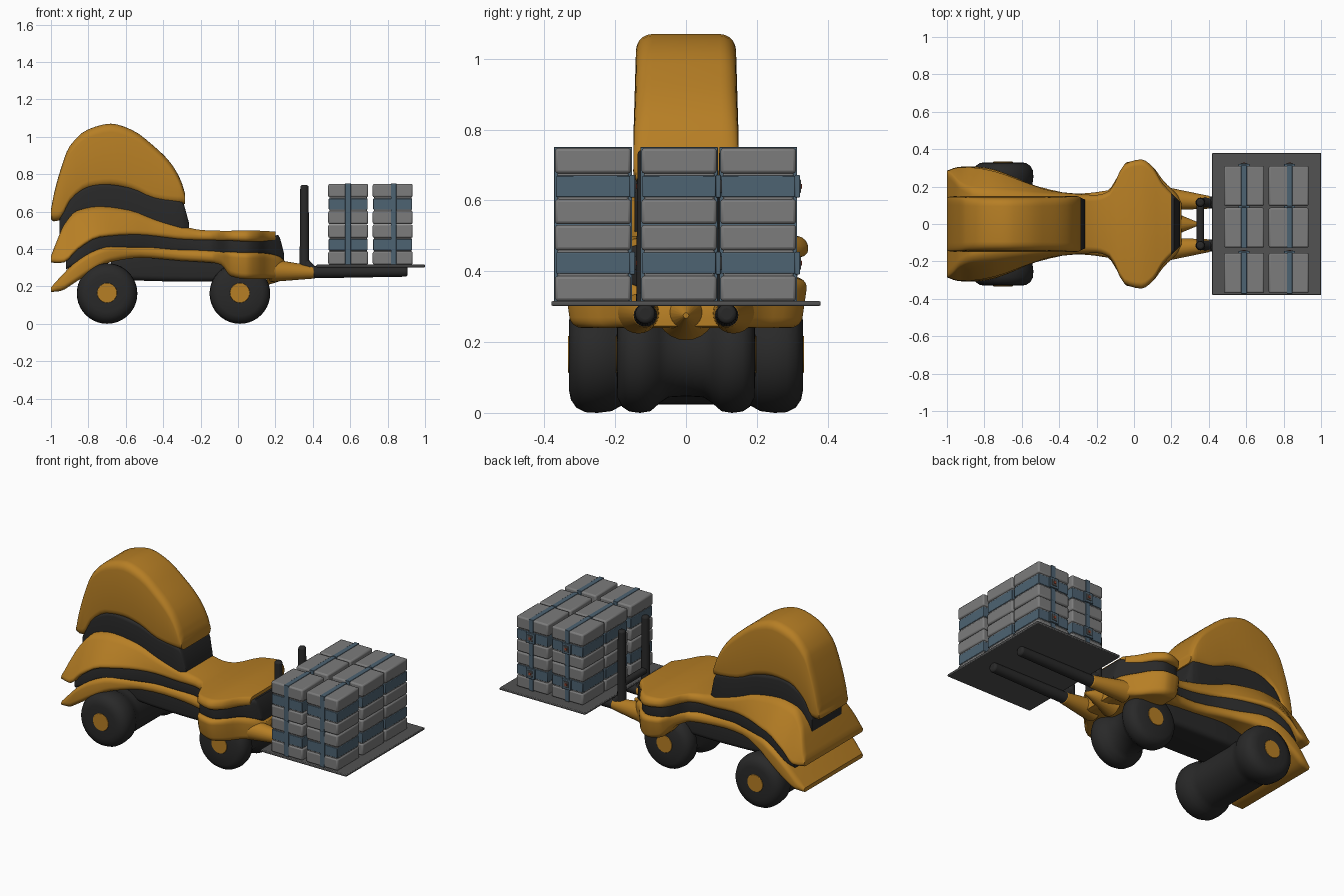
import bpy, bmesh, math
from mathutils import Vector

if "Cube" in bpy.data.objects:
    bpy.data.objects.remove(bpy.data.objects["Cube"])


def material(name, rgb):
    m = bpy.data.materials.new(name)
    m.diffuse_color = (*rgb, 1)
    m.use_nodes = True
    m.node_tree.nodes["Principled BSDF"].inputs["Base Color"].default_value = m.diffuse_color
    return m


YELLOW = material("yellow_paint", (0.47, 0.21, 0.018))
DARK = material("dark_rubber", (0.022, 0.022, 0.022))
STEEL = material("plate_steel", (0.085, 0.085, 0.085))
GREY = material("crate_grey", (0.2, 0.2, 0.2))
BLUE = material("strap_blue", (0.075, 0.125, 0.17))
RED = material("button_red", (0.35, 0.06, 0.03))


def finish(name, bm, mat, angle=40, bevel=0, segments=3):
    bmesh.ops.recalc_face_normals(bm, faces=bm.faces)
    me = bpy.data.meshes.new(name)
    bm.to_mesh(me)
    bm.free()
    ob = bpy.data.objects.new(name, me)
    bpy.context.collection.objects.link(ob)
    me.materials.append(mat)
    if bevel:
        mod = ob.modifiers.new("bevel", "BEVEL")
        mod.width, mod.segments = bevel, segments
    bpy.ops.object.select_all(action='DESELECT')
    ob.select_set(True)
    bpy.context.view_layer.objects.active = ob
    bpy.ops.object.shade_smooth_by_angle(angle=math.radians(angle))
    return ob


def smooth_at(rows, x):
    """Monotone cubic interpolation of every column of a station table."""
    i = max(k for k in range(len(rows) - 1) if rows[k][0] <= x + 1e-9)
    h = rows[i + 1][0] - rows[i][0]
    t = (x - rows[i][0]) / h
    out = []
    for c in range(1, len(rows[0])):
        d = [(b[c] - a[c]) / (b[0] - a[0]) for a, b in zip(rows, rows[1:])]

        def slope(k):
            if k in (0, len(d)):
                return d[min(k, len(d) - 1)]
            p, q = d[k - 1], d[k]
            return 0 if p * q <= 0 else 2 * p * q / (p + q)
        out.append((2*t**3 - 3*t*t + 1) * rows[i][c] + (t**3 - 2*t*t + t) * h * slope(i)
                   + (3*t*t - 2*t**3) * rows[i + 1][c] + (t**3 - t*t) * h * slope(i + 1))
    return out


def loft(name, rows, mat, radius=0.03, steps=3):
    """Rows are x, bottom z, top z, bottom half width, top half width."""
    bm = bmesh.new()
    xs = [a[0] + (b[0] - a[0]) * k / steps for a, b in zip(rows, rows[1:]) for k in range(steps)]
    rings = []
    for x in xs + [rows[-1][0]]:
        zb, zt, wb, wt = smooth_at(rows, x)
        r = min(radius, (zt - zb) * 0.48)
        ring = []
        for q, (sy, sz) in enumerate([(1, 1), (-1, 1), (-1, -1), (1, -1)]):
            for k in range(6):
                a = math.pi / 2 * (q + k / 5)
                z = (zt - r if sz > 0 else zb + r) + r * math.sin(a)
                w = wb + (wt - wb) * (z - zb) / (zt - zb)
                ring.append(bm.verts.new((x, sy * (w - r) + r * math.cos(a), z)))
        rings.append(ring)
    for A, B in zip(rings, rings[1:]):
        for k in range(len(A)):
            j = (k + 1) % len(A)
            bm.faces.new((A[k], A[j], B[j], B[k]))
    bm.faces.new(rings[0])
    bm.faces.new(rings[-1])
    return finish(name, bm, mat)


def box(name, x, y, z, mat, bevel=0.006):
    bm = bmesh.new()
    bmesh.ops.create_cube(bm, size=1)
    for v in bm.verts:
        v.co = [lo + (hi - lo) * (c + 0.5) for c, (lo, hi) in zip(v.co, (x, y, z))]
    return finish(name, bm, mat, 40, bevel, 2)


def rod(name, p, q, r1, r2, mat, bevel=0.012):
    p, q = Vector(p), Vector(q)
    bm = bmesh.new()
    bmesh.ops.create_cone(bm, cap_ends=True, segments=24, radius1=r1, radius2=r2, depth=(q - p).length)
    rot = (q - p).to_track_quat('Z', 'Y')
    for v in bm.verts:
        v.co = rot @ v.co + (p + q) / 2
    ob = finish(name, bm, mat, 40, bevel)
    if bevel:
        ob.modifiers["bevel"].limit_method = 'ANGLE'
        ob.modifiers["bevel"].angle_limit = 0.9
    return ob


def roller(name, x, profile):
    """Wheel pair turned around the y axis from a half profile of (y, radius)."""
    full = [(-y, r) for y, r in reversed(profile)] + profile[1:]
    bm = bmesh.new()
    rings = [[bm.verts.new((x + r * math.cos(a), y, 0.162 + r * math.sin(a)))
              for a in (math.tau * k / 40 for k in range(40))] for y, r in full]
    for A, B in zip(rings, rings[1:]):
        for k in range(40):
            bm.faces.new((A[k], A[(k + 1) % 40], B[(k + 1) % 40], B[k]))
    bm.faces.new(rings[0])
    bm.faces.new(rings[-1])
    finish(name, bm, DARK, 50)
    e = profile[-1][0]
    for s in (-1, 1):
        rod(name + "_hub", (x, s * (e - 0.03), 0.165), (x, s * (e + 0.003), 0.165), 0.053, 0.053, YELLOW, 0.003)


# Wheels
roller("rear_wheels", -0.7, [(0, .138), (.15, .138), (.185, .143), (.21, .157), (.25, .162),
                             (.285, .16), (.31, .147), (.325, .125), (.33, .1), (.33, .05)])
roller("front_wheels", 0.01, [(0, .115), (.05, .118), (.075, .135), (.1, .157), (.13, .162),
                              (.16, .158), (.18, .145), (.193, .12), (.196, .05)])

# Chassis and layered body
loft("chassis", [(-.68, .24, .35, .12, .12), (-.5, .23, .38, .13, .13), (-.25, .225, .37, .13, .13),
                 (.05, .225, .35, .12, .12)], DARK)
loft("lower_fender", [(-1, .17, .195, .285, .285), (-.95, .175, .25, .305, .3), (-.88, .215, .32, .31, .305),
                      (-.78, .28, .385, .3, .295), (-.68, .33, .415, .27, .265), (-.52, .353, .415, .205, .2),
                      (-.31, .337, .4, .165, .16), (-.14, .326, .39, .18, .18), (-.09, .315, .387, .25, .25),
                      (-.04, .255, .385, .31, .335), (.04, .24, .38, .325, .345), (.1, .24, .38, .29, .31),
                      (.16, .24, .375, .22, .23), (.22, .24, .36, .17, .17), (.255, .245, .33, .13, .13)], YELLOW)
loft("side_stripe", [(-.92, .29, .34, .27, .27), (-.86, .32, .41, .285, .28), (-.74, .39, .48, .265, .26),
                     (-.55, .4, .49, .205, .205), (-.4, .39, .48, .16, .16), (-.2, .38, .46, .145, .145),
                     (-.13, .37, .46, .165, .165), (-.05, .37, .46, .3, .3), (.04, .37, .46, .315, .315),
                     (.1, .37, .46, .28, .28), (.15, .37, .46, .21, .21), (.215, .35, .475, .15, .15),
                     (.245, .34, .38, .12, .12)], DARK, .02)
loft("upper_hull", [(-1, .328, .362, .29, .28), (-.97, .325, .44, .305, .255), (-.93, .328, .53, .315, .215),
                    (-.86, .395, .605, .315, .185), (-.74, .463, .628, .295, .17), (-.58, .475, .61, .235, .16),
                    (-.44, .465, .56, .185, .155), (-.28, .447, .518, .165, .15), (-.2, .445, .502, .16, .15),
                    (-.13, .445, .498, .18, .175), (-.05, .445, .497, .325, .315), (.04, .44, .5, .35, .34),
                    (.1, .44, .498, .31, .3), (.15, .44, .496, .225, .22), (.2, .44, .492, .17, .165)], YELLOW)
loft("cab_band", [(-.955, .44, .56, .143, .143), (-.87, .54, .7, .145, .145), (-.74, .58, .75, .145, .145),
                  (-.58, .57, .73, .145, .145), (-.44, .5, .68, .145, .145), (-.3, .48, .655, .145, .145),
                  (-.262, .48, .54, .13, .13)], DARK, .02)
loft("cab_shell", [(-1, .56, .61, .14, .14), (-.985, .548, .69, .147, .145), (-.95, .555, .82, .15, .145),
                   (-.9, .64, .95, .15, .142), (-.8, .718, 1.04, .15, .14), (-.68, .732, 1.07, .15, .14),
                   (-.57, .71, 1.038, .15, .14), (-.45, .655, .95, .15, .142), (-.36, .64, .86, .15, .145),
                   (-.305, .637, .765, .15, .147), (-.284, .64, .7, .142, .142)], YELLOW, .045)

# Nose, fork mounts, mast and forks
rod("nose", (.16, 0, .29), (.345, 0, .275), .085, .008, YELLOW, 0)
for s in (-1, 1):
    rod("fork_mount", (.17, s * .135, .285), (.41, s * .115, .275), .062, .033, YELLOW)
    rod("mast", (.355, s * .115, .28), (.355, s * .115, .742), .026, .022, DARK)
    rod("mast_foot", (.352, s * .115, .335), (.415, s * .115, .265), .024, .028, DARK)
    rod("fork", (.385, s * .115, .276), (.907, s * .115, .28), .033, .028, DARK)
rod("mast_crossbar", (.355, -.115, .41), (.355, .115, .41), .02, .02, DARK, 0)

# Load plate
box("load_plate", (.418, 1), (-.38, .38), (.302, .316), STEEL, .004)

# Strapped crates, two by three by two
for x0, x1, xs in ((.482, .696, .588), (.72, .934, .832)):
    for y0, y1 in ((-.37, -.155), (-.126, .087), (.097, .311)):
        for z in (.316, .533):
            for a, b in ((0, .071), (.143, .215)):
                box("crate_slab", (x0, x1), (y0, y1), (z + a, z + b), GREY, .009)
            box("crate_waist", (x0 + .007, x1 - .007), (y0 + .007, y1 - .007), (z + .06, z + .155), GREY)
            box("belt_strap", (x0 + .003, x1 - .003), (y0 + .003, y1 - .003), (z + .077, z + .137), BLUE, .003)
            box("loop_strap", (xs - .015, xs + .015), (y0 - .003, y1 + .003), (z - .001, z + .218), BLUE, .002)
            box("buckle", (xs - .03, xs + .03), (y1 - .003, y1 + .011), (z + .075, z + .139), BLUE, .003)
            box("buckle_clip", (xs - .018, xs + .018), (y1, y1 + .014), (z + .088, z + .126), STEEL, .003)
            box("buckle_button", (xs - .007, xs + .007), (y1, y1 + .017), (z + .1, z + .114), RED, .002)
